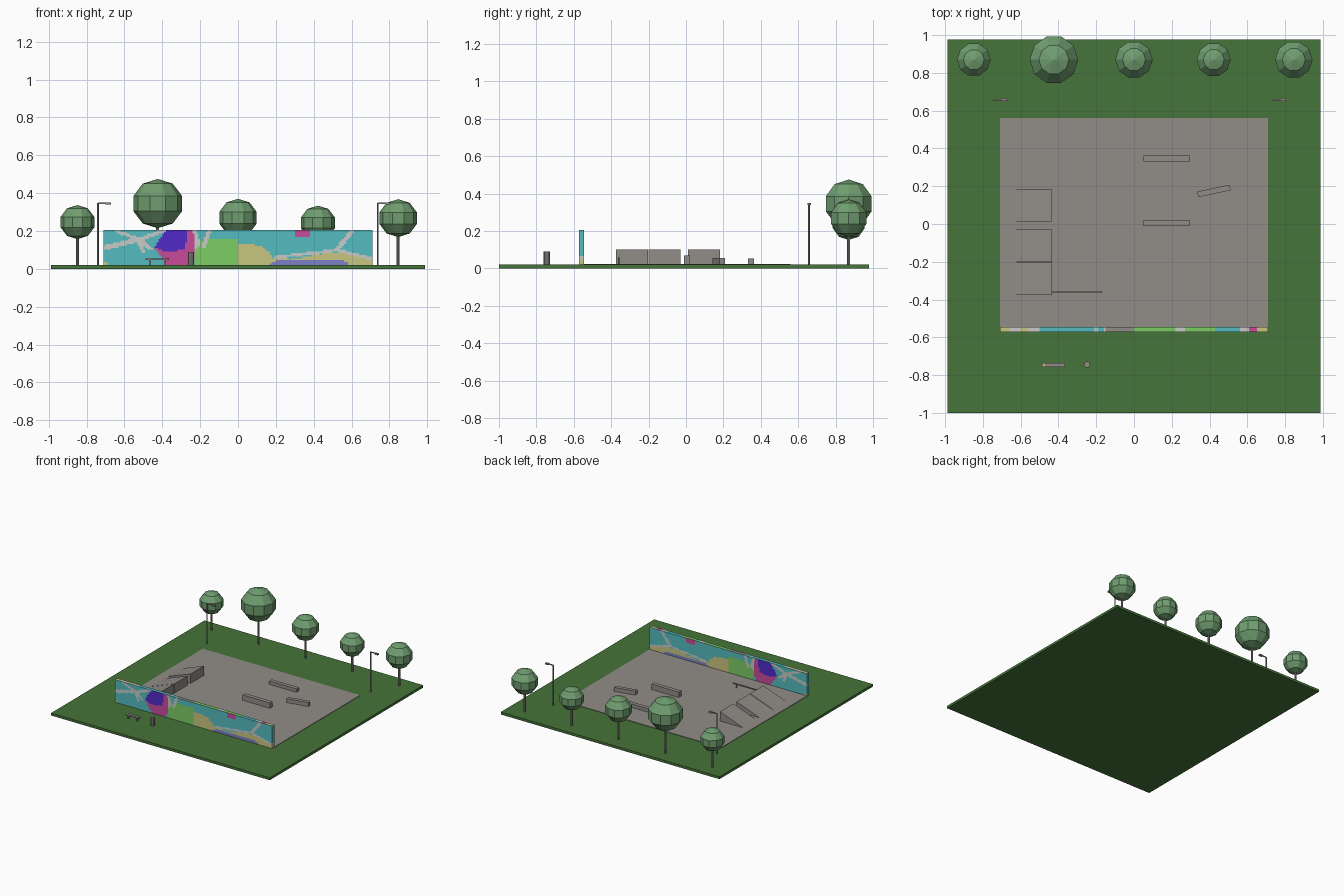
import bpy, bmesh, math
from mathutils import Vector, Matrix
from mathutils.geometry import intersect_point_line

cube = bpy.data.objects.get("Cube")
if cube:
    bpy.data.objects.remove(cube, do_unlink=True)


def material(name, rgb):
    lin = [((c / 255 + 0.055) / 1.055) ** 2.4 for c in rgb] + [1.0]
    m = bpy.data.materials.new(name)
    m.use_nodes = True
    m.diffuse_color = lin
    m.node_tree.nodes["Principled BSDF"].inputs["Base Color"].default_value = lin
    return m


GRASS = material("grass", (70, 116, 58))
LEAF = material("foliage", (112, 158, 112))
CONCRETE = material("concrete", (145, 141, 136))
TEAL = material("teal_paint", (85, 188, 192))
PALE = material("pale_paint", (200, 203, 200))
PINK = material("magenta_paint", (202, 75, 155))
VIOLET = material("violet_paint", (80, 42, 200))
GREEN = material("lime_paint", (125, 205, 100))
TAN = material("sand_paint", (202, 198, 128))
LILAC = material("lilac_paint", (125, 128, 200))


def finish(name, bm, *mats):
    bmesh.ops.recalc_face_normals(bm, faces=bm.faces)
    me = bpy.data.meshes.new(name)
    bm.to_mesh(me)
    bm.free()
    for m in mats:
        me.materials.append(m)
    ob = bpy.data.objects.new(name, me)
    bpy.context.collection.objects.link(ob)
    return ob


def box(name, lo, hi, mat, angle=0.0):
    lo, hi = Vector(lo), Vector(hi)
    bm = bmesh.new()
    bmesh.ops.create_cube(bm, size=1)
    bmesh.ops.scale(bm, vec=hi - lo, verts=bm.verts)
    bmesh.ops.rotate(bm, cent=(0, 0, 0), matrix=Matrix.Rotation(angle, 3, 'Z'), verts=bm.verts)
    bmesh.ops.translate(bm, vec=(lo + hi) / 2, verts=bm.verts)
    return finish(name, bm, mat)


def post(name, x, y, z0, z1, r, mat, sides=8):
    bm = bmesh.new()
    bmesh.ops.create_cone(bm, cap_ends=True, segments=sides, radius1=r, radius2=r, depth=z1 - z0)
    bmesh.ops.translate(bm, vec=(x, y, (z0 + z1) / 2), verts=bm.verts)
    return finish(name, bm, mat)


# Ground and paved court
box("lawn", (-0.987, -1.0, 0), (0.987, 0.978, 0.02), GRASS)
box("paved_court", (-0.71, -0.56, 0.015), (0.71, 0.56, 0.024), CONCRETE)

# Trees: thin trunk with a faceted ball crown
for i, (x, zc, r) in enumerate([(-0.848, 0.247, 0.09), (-0.424, 0.345, 0.13), (0, 0.27, 0.1),
                                (0.422, 0.243, 0.091), (0.846, 0.268, 0.1)], 1):
    post(f"tree_trunk_{i}", x, 0.87, 0.015, zc - r * 0.7, 0.008, CONCRETE)
    bm = bmesh.new()
    bmesh.ops.create_uvsphere(bm, u_segments=10, v_segments=5, radius=r)
    bmesh.ops.scale(bm, vec=(1.04, 1.04, 1), verts=bm.verts)
    bmesh.ops.rotate(bm, cent=(0, 0, 0), matrix=Matrix.Rotation(math.pi / 10, 3, 'Z'), verts=bm.verts)
    bmesh.ops.translate(bm, vec=(x, 0.87, zc), verts=bm.verts)
    finish(f"tree_crown_{i}", bm, LEAF)

# Lamp posts with a short arm and lamp head
for side, x in (("right", -0.74), ("left", 0.738)):
    post(f"lamp_pole_{side}", x, 0.658, 0.015, 0.348, 0.005, CONCRETE)
    box(f"lamp_arm_{side}", (x, 0.655, 0.343), (x + 0.05, 0.661, 0.35), CONCRETE)
    box(f"lamp_head_{side}", (x + 0.04, 0.65, 0.339), (x + 0.068, 0.667, 0.35), CONCRETE)

# Three wedge ramps, tall at +x
for i, (y0, y1) in enumerate([(-0.375, -0.204), (-0.2, -0.03), (0.012, 0.183)], 1):
    bm = bmesh.new()
    tri = [(-0.655, 0.02), (-0.435, 0.02), (-0.435, 0.1)]
    face = bm.faces.new([bm.verts.new((x, y0, z)) for x, z in tri])
    new = bmesh.ops.extrude_face_region(bm, geom=[face])["geom"]
    bmesh.ops.translate(bm, vec=(0, y1 - y0, 0),
                        verts=[v for v in new if isinstance(v, bmesh.types.BMVert)])
    finish(f"ramp_{i}", bm, CONCRETE)

# Grind rail beside the ramps
box("grind_rail", (-0.435, -0.364, 0.052), (-0.17, -0.356, 0.06), CONCRETE)
for i, x in enumerate((-0.40, -0.205), 1):
    post(f"rail_post_{i}", x, -0.36, 0.02, 0.055, 0.004, CONCRETE)

# Low ledges on the court
box("ledge_back", (0.05, 0.331, 0.02), (0.297, 0.363, 0.052), CONCRETE)
box("ledge_front", (0.05, -0.011, 0.02), (0.297, 0.022, 0.068), CONCRETE)
box("ledge_angled", (0.335, 0.16, 0.02), (0.511, 0.19, 0.056), CONCRETE, math.radians(12))

# Bench and litter bin in front of the wall
box("bench_seat", (-0.488, -0.758, 0.046), (-0.365, -0.735, 0.056), CONCRETE)
box("bench_painted_end", (-0.485, -0.757, 0.054), (-0.475, -0.736, 0.057), TAN)
for i, x in enumerate((-0.47, -0.392), 1):
    box(f"bench_leg_{i}", (x, -0.755, 0.018), (x + 0.01, -0.738, 0.048), CONCRETE)
post("litter_bin", -0.248, -0.744, 0.018, 0.09, 0.017, CONCRETE, 10)

# Mural: shapes in (x, z) over a teal ground, later entries on top
SHAPES = [
    (TAN, [(-0.71, 0.0), (-0.71, 0.04), (-0.69, 0.035), (-0.68, 0.0)]),
    (TAN, [(0, 0), (0, 0.132), (0.07, 0.132), (0.13, 0.115), (0.17, 0.085), (0.18, 0.055),
           (0.28, 0.05), (0.48, 0.085), (0.58, 0.09), (0.72, 0.06), (0.72, 0)]),
    (LILAC, [(0.17, 0.02), (0.2, 0.045), (0.38, 0.042), (0.55, 0.045), (0.58, 0.03), (0.57, 0)
             , (0.2, 0)]),
    (GREEN, [(-0.23, 0), (-0.23, 0.135), (-0.17, 0.155), (0, 0.16), (0, 0)]),
    (PINK, [(-0.44, 0.11), (-0.39, 0.04), (-0.36, 0), (-0.27, 0), (-0.235, 0.06),
            (-0.225, 0.15), (-0.24, 0.21), (-0.36, 0.21)]),
    (VIOLET, [(-0.37, 0.21), (-0.275, 0.21), (-0.27, 0.155), (-0.285, 0.1), (-0.385, 0.093),
              (-0.44, 0.117), (-0.41, 0.165)]),
    (PINK, [(0.295, 0.17), (0.295, 0.21), (0.38, 0.21), (0.38, 0.17)]),
]
# Pale painted strokes: x1, z1, x2, z2, half width
STROKES = [
    (-0.71, 0.11, -0.52, 0.154, 0.012), (-0.64, 0.20, -0.52, 0.154, 0.009),
    (-0.52, 0.154, -0.385, 0.205, 0.01), (-0.52, 0.15, -0.465, 0.11, 0.011),
    (-0.53, 0.15, -0.50, 0.09, 0.01), (-0.235, 0.205, -0.21, 0.13, 0.014),
    (-0.21, 0.13, -0.26, 0.09, 0.01), (-0.15, 0.205, -0.18, 0.12, 0.012),
    (0.60, 0.195, 0.52, 0.1, 0.012), (0.2, 0.062, 0.5, 0.095, 0.008),
    (0.52, 0.1, 0.72, 0.05, 0.009),
]
# Colours along the wall's top edge, each up to the given x
TOP = [(-0.66, TAN), (-0.6, PALE), (-0.56, TAN), (-0.5, PALE), (-0.21, TEAL), (-0.19, PALE),
       (-0.165, TEAL), (-0.145, PALE), (0.0, CONCRETE), (0.215, GREEN), (0.265, PALE),
       (0.43, GREEN), (0.555, TEAL), (0.61, PALE), (0.645, PINK), (1.0, TAN)]


def inside(x, z, poly):
    hit = False
    for (x1, z1), (x2, z2) in zip(poly, poly[1:] + poly[:1]):
        if (z1 > z) != (z2 > z) and x < x1 + (z - z1) * (x2 - x1) / (z2 - z1):
            hit = not hit
    return hit


def near(x, z, x1, z1, x2, z2, w):
    a, b, p = Vector((x1, z1, 0)), Vector((x2, z2, 0)), Vector((x, z, 0))
    t = max(0, min(1, intersect_point_line(p, a, b)[1]))
    return (a.lerp(b, t) - p).length < w


def mural(x, z):
    paint = TEAL
    if any(near(x, z, *s) for s in STROKES):
        paint = PALE
    for mat, poly in SHAPES:
        if inside(x, z, poly) and not (paint == PALE and mat in (TAN, GREEN)):
            paint = mat
    return paint


# Painted wall: a fine grid given thickness, coloured face by face
PAINTS = [TEAL, PALE, PINK, VIOLET, GREEN, TAN, LILAC, CONCRETE]
bm = bmesh.new()
bmesh.ops.create_grid(bm, x_segments=142, y_segments=20, size=1,
                      matrix=Matrix.Translation((0, -0.573, 0.1115))
                      @ Matrix.Rotation(math.pi / 2, 4, 'X') @ Matrix.Diagonal((0.71, 0.0935, 1, 1)))
new = bmesh.ops.extrude_face_region(bm, geom=bm.faces[:])["geom"]
bmesh.ops.translate(bm, vec=(0, 0.028, 0), verts=[v for v in new if isinstance(v, bmesh.types.BMVert)])
bmesh.ops.recalc_face_normals(bm, faces=bm.faces)
for f in bm.faces:
    c = f.calc_center_median()
    if abs(f.normal.z) > 0.9:
        paint = next(m for limit, m in TOP if c.x < limit)
    else:
        paint = mural(c.x, c.z)
    f.material_index = PAINTS.index(paint)
finish("mural_wall", bm, *PAINTS)
